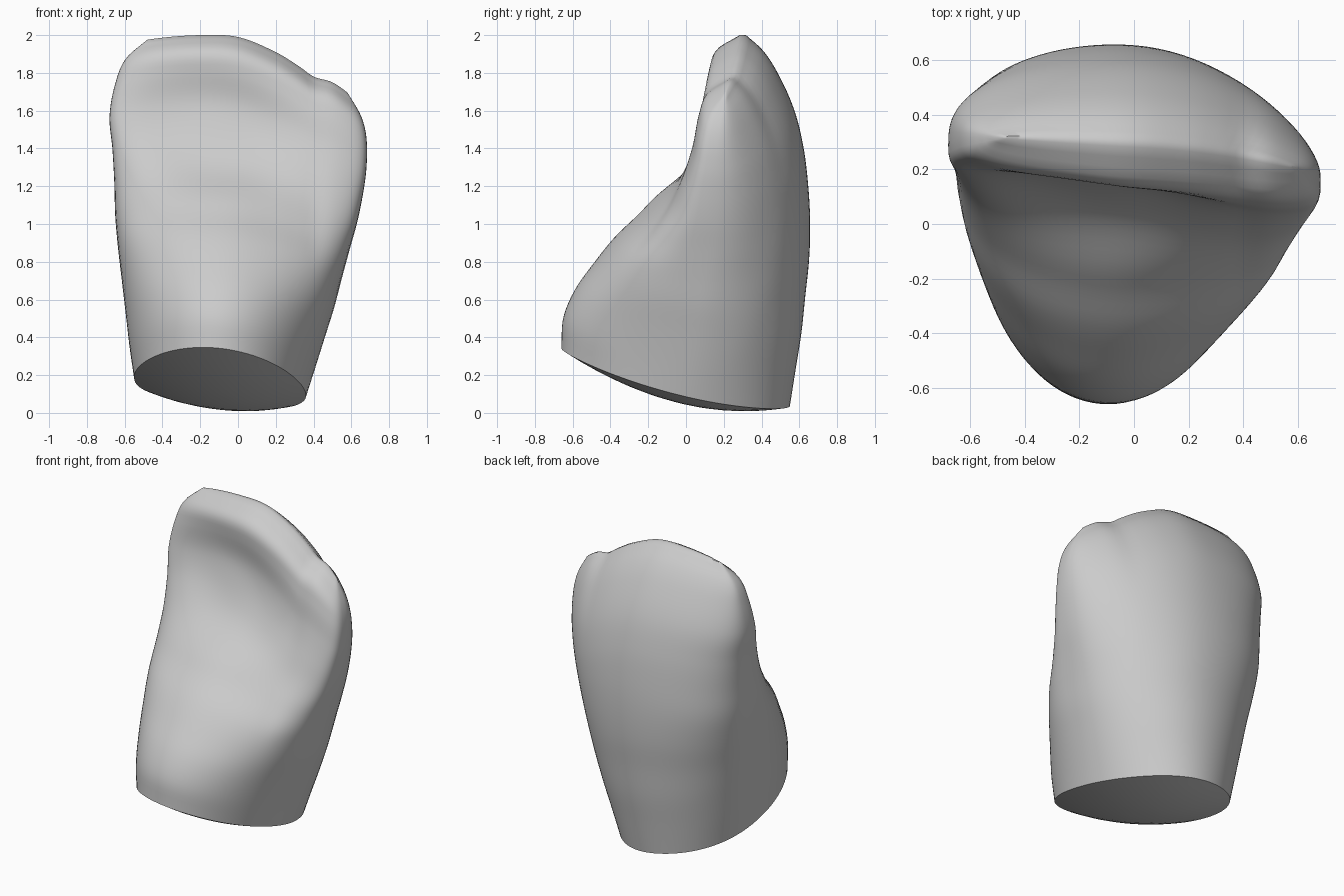
import bpy, bmesh, math

cube = bpy.data.objects.get("Cube")
if cube:
    bpy.data.objects.remove(cube)

RINGS, SEGMENTS, BASE_RINGS = 56, 96, 8

# Crown profile: height fraction, right x, left x, front y, back y, widest y
PROFILE = [
    (0, -.55, .36, -.66, .55, -.02),
    (.1, -.575, .41, -.65, .58, .02),
    (.2, -.595, .46, -.59, .61, .06),
    (.3, -.615, .51, -.49, .63, .1),
    (.4, -.635, .55, -.37, .65, .15),
    (.5, -.65, .59, -.21, .655, .2),
    (.6, -.655, .63, -.08, .645, .22),
    (.7, -.665, .66, 0, .62, .24),
    (.8, -.68, .68, .06, .57, .26),
    (.9, -.645, .68, .1, .48, .28),
    (.96, -.59, .65, .15, .4, .29),
    (1, -.48, .58, .28, .31, .295),
]
# Biting edge: x, z
EDGE = [(-.7, 1.93), (-.45, 1.98), (-.2, 2), (0, 1.99), (.2, 1.91),
        (.33, 1.83), (.4, 1.78), (.5, 1.75), (.6, 1.68), (.7, 1.6)]


def sample(rows, t):
    """Smooth interpolation through rows keyed by their first value."""
    t = min(max(t, rows[0][0]), rows[-1][0])
    last = len(rows) - 1
    i = next(k for k in range(last) if t <= rows[k + 1][0])
    a, b = rows[i], rows[i + 1]
    p, n = rows[max(i - 1, 0)], rows[min(i + 2, last)]
    d = b[0] - a[0]
    s = (t - a[0]) / d
    out = []
    for c in range(1, len(a)):
        ta = (b[c] - p[c]) / (b[0] - p[0]) * d
        tb = (n[c] - a[c]) / (n[0] - a[0]) * d
        out.append((2*s**3 - 3*s*s + 1) * a[c] + (s**3 - 2*s*s + s) * ta
                   + (3*s*s - 2*s**3) * b[c] + (s**3 - s*s) * tb)
    return out


def smoothstep(a, b, v):
    v = min(max((v - a) / (b - a), 0), 1)
    return v * v * (3 - 2 * v)


def base_height(x, y):
    return .125 - .11 * x - .24 * y + .11 * y * y


def crown_point(h, angle):
    right, left, front, back, mid = sample(PROFILE, h)
    c, s = math.cos(angle), math.sin(angle)
    x = (left + right) / 2 + (left - right) / 2 * c
    upper = smoothstep(.05, .55, h)
    left_side = smoothstep(-.8, .8, c)
    # Front and back get squarer with height
    if s < 0:
        y = mid - (mid - front) * abs(s) ** (1 - upper * (.35 + .13 * left_side))
    else:
        flat = smoothstep(0, .9, h)
        y = mid + (back - mid) * s ** (.85 - .12 * flat + (.2 - .1 * flat) * left_side)
    # The left end of the blade sweeps forward
    y -= upper * (.045 * x + .17 * max(x, 0) ** 2)
    z = base_height(x, y) * (1 - h) + sample(EDGE, x)[0] * h
    # Hollow with a raised rim, and the low swelling beneath it
    if s < 0:
        face = smoothstep(0, .5, -s)
        u = (x + .14 + .3 * (z - 1.5)) / .42
        v = (z - 1.52) / .32
        y += face * .1 * math.exp(-(u * u + v * v) ** 1.5)
        y -= face * .02 * math.exp(-((x + .06) / .3) ** 2 - ((z - 1.15) / .1) ** 2)
    return x, y, z


def bridge(bm, low, high):
    for k in range(SEGMENTS):
        n = (k + 1) % SEGMENTS
        bm.faces.new((low[k], low[n], high[n], high[k]))


# Crown shell, lofted from the cut base to the biting edge
bm = bmesh.new()
rings = []
for r in range(RINGS + 1):
    h = math.sin(r / RINGS * math.pi / 2) * .4 + r / RINGS * .6
    rings.append([bm.verts.new(crown_point(h, 2 * math.pi * k / SEGMENTS))
                  for k in range(SEGMENTS)])
for low, high in zip(rings, rings[1:]):
    bridge(bm, low, high)

# Slanted base, bulging slightly downward
rim = rings[0]
cx = sum(v.co.x for v in rim) / SEGMENTS
cy = sum(v.co.y for v in rim) / SEGMENTS
outer = rim
for r in range(1, BASE_RINGS):
    q = 1 - r / BASE_RINGS
    inner = []
    for v in rim:
        x, y = cx + (v.co.x - cx) * q, cy + (v.co.y - cy) * q
        inner.append(bm.verts.new((x, y, base_height(x, y) - .085 * (1 - q * q))))
    bridge(bm, inner, outer)
    outer = inner
bm.faces.new(outer[::-1])

# Closed tip
tip = rings[-1]
half = SEGMENTS // 2
bm.faces.new((tip[0], tip[1], tip[-1]))
for k in range(1, half - 1):
    bm.faces.new((tip[k], tip[k + 1], tip[-k - 1], tip[-k]))
bm.faces.new((tip[half - 1], tip[half], tip[half + 1]))
bmesh.ops.recalc_face_normals(bm, faces=bm.faces[:])

mesh = bpy.data.meshes.new("tooth_crown")
bm.to_mesh(mesh)
bm.free()
crown = bpy.data.objects.new("tooth_crown", mesh)
bpy.context.collection.objects.link(crown)

# Single neutral grey
grey = bpy.data.materials.new("neutral_grey")
grey.use_nodes = True
colour = (.6, .6, .6, 1)
grey.diffuse_color = colour
grey.node_tree.nodes["Principled BSDF"].inputs["Base Color"].default_value = colour
mesh.materials.append(grey)

bpy.ops.object.select_all(action="DESELECT")
crown.select_set(True)
bpy.context.view_layer.objects.active = crown
bpy.ops.object.shade_smooth_by_angle(angle=math.radians(50))
